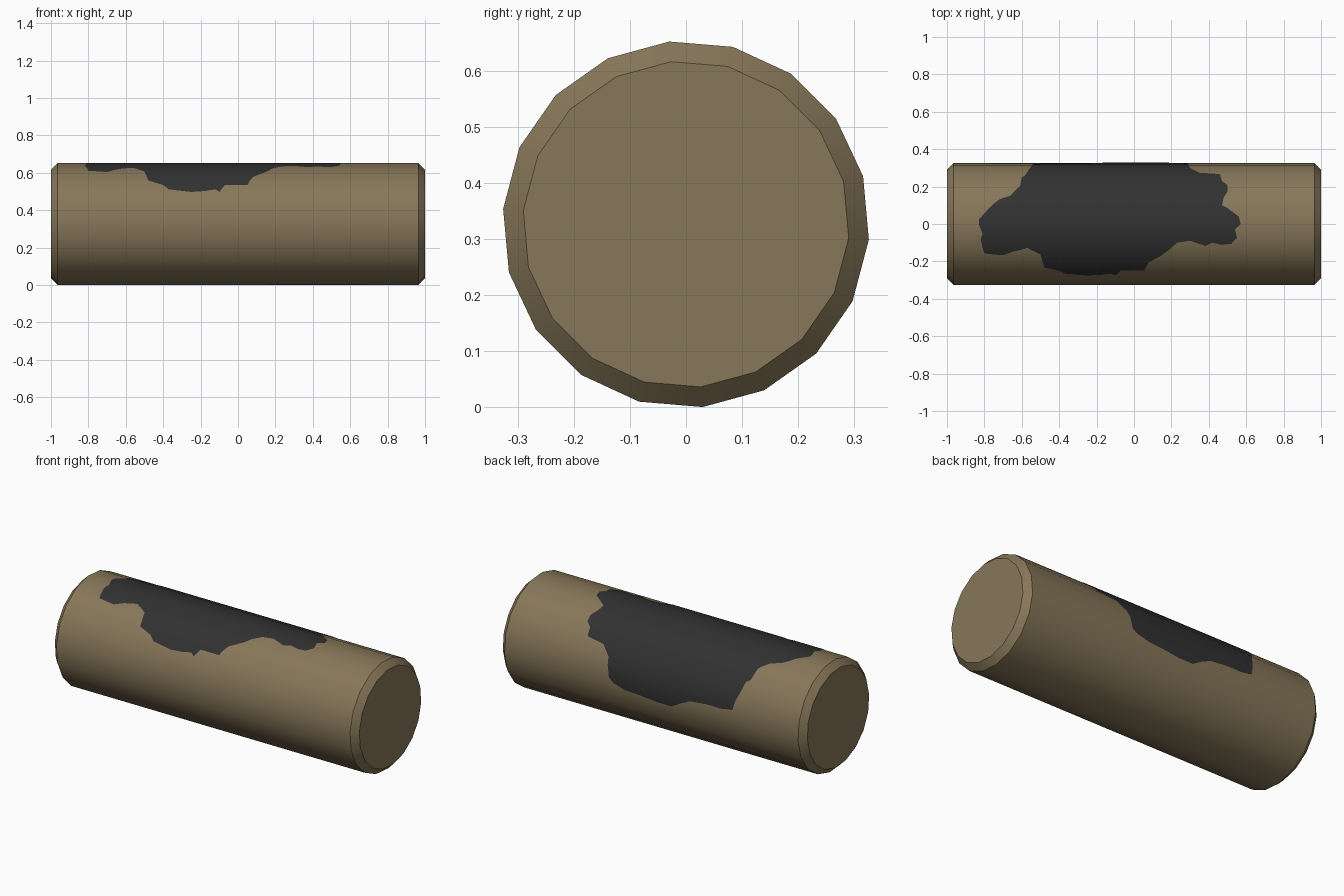
import bpy
import bmesh
from math import sin, cos, radians, floor
from mathutils import Vector

SIDES = 18
RADIUS = 0.327
STEP = 360 / SIDES
START = 15.2          # angle of the first corner, measured from +y towards +z
AXIS_Z = 0.326
CHAMFER = 0.036

default_cube = bpy.data.objects.get("Cube")
if default_cube:
    bpy.data.objects.remove(default_cube, do_unlink=True)


def make_material(name, colour):
    material = bpy.data.materials.new(name)
    material.use_nodes = True
    material.diffuse_color = colour
    shader = material.node_tree.nodes["Principled BSDF"]
    shader.inputs["Base Color"].default_value = colour
    shader.inputs["Roughness"].default_value = 0.9
    return material


def make_object(name, bm, material):
    mesh = bpy.data.meshes.new(name)
    bm.to_mesh(mesh)
    bm.free()
    mesh.materials.append(material)
    obj = bpy.data.objects.new(name, mesh)
    bpy.context.collection.objects.link(obj)
    obj.location.z = AXIS_Z
    return obj


def corner(x, radius, index):
    """Corner of the many-sided cross-section at position x along the axis."""
    angle = radians(START + STEP * index)
    return Vector((x, radius * cos(angle), radius * sin(angle)))


def wrap(x, turn, radius):
    """Place an unrolled point on the flat side it belongs to."""
    side = floor(turn + 1e-5)
    return corner(x, radius, side).lerp(corner(x, radius, side + 1), turn - side)


brown = make_material("dull brown", (0.242, 0.184, 0.1, 1))
charcoal = make_material("charcoal", (0.031, 0.031, 0.031, 1))

# Roll body: four rings, joined side by side and capped, with chamfered ends
bm = bmesh.new()
profile = [(-1, RADIUS - CHAMFER), (CHAMFER - 1, RADIUS),
           (1 - CHAMFER, RADIUS), (1, RADIUS - CHAMFER)]
rings = [[bm.verts.new(corner(x, r, i)) for i in range(SIDES)] for x, r in profile]
for near, far in zip(rings, rings[1:]):
    for i in range(SIDES):
        j = (i + 1) % SIDES
        bm.faces.new((near[i], near[j], far[j], far[i]))
bm.faces.new(rings[0])
bm.faces.new(rings[-1])
bmesh.ops.recalc_face_normals(bm, faces=bm.faces[:])
body = make_object("roll_body", bm, brown)
bpy.ops.object.select_all(action="DESELECT")
body.select_set(True)
bpy.context.view_layer.objects.active = body
bpy.ops.object.shade_smooth_by_angle(angle=radians(30))

# Ragged dark patch outline: (x in hundredths, angle in degrees)
outline = [
    # front edge
    (-83, 90), (-81, 99), (-82, 105), (-80, 119), (-70, 121), (-65, 117),
    (-57, 113), (-50, 120), (-48, 135), (-40, 140), (-37, 145), (-25, 148),
    (-18, 147), (-12, 145), (-10, 148), (-7, 140), (5, 140), (8, 129),
    (15, 121), (23, 108), (30, 106), (38, 111), (42, 108), (47, 110),
    # right edge
    (52, 109), (55, 103), (54, 95), (57, 90), (56, 83), (50, 75), (47, 72),
    (48, 64), (50, 58), (50, 50), (47, 45), (46, 36), (35, 33), (30, 23),
    # back edge
    (28, 3), (25, -1), (17, -5), (7, -6), (-4, -8), (-13, -8), (-19, -2),
    (-25, 3), (-36, 5), (-46, 5), (-53, 7), (-55, 20),
    # left edge
    (-56, 25), (-58, 37), (-60, 40), (-61, 52), (-66, 62), (-72, 66),
    (-76, 72), (-80, 80), (-83, 86),
]

# Dark patch: flat sheet cut along the body's corners, then wrapped around it
bm = bmesh.new()
sheet = [bm.verts.new((x / 100, (a - START) / STEP, 0)) for x, a in outline]
bm.faces.new(sheet)
bmesh.ops.triangulate(bm, faces=bm.faces[:])
for turn in range(-1, SIDES // 2):
    bmesh.ops.bisect_plane(bm, geom=bm.verts[:] + bm.edges[:] + bm.faces[:],
                           dist=1e-5, plane_co=(0, turn, 0), plane_no=(0, 1, 0))
for vert in bm.verts:
    vert.co = wrap(vert.co.x, vert.co.y, RADIUS + 0.002)
bm.normal_update()
for face in bm.faces:
    face.smooth = True
    centre = face.calc_center_median()
    if face.normal.y * centre.y + face.normal.z * centre.z < 0:
        face.normal_flip()
patch = make_object("dark_patch", bm, charcoal)

# Radial normals keep the patch as round as the body under it
patch.data.normals_split_custom_set_from_vertices(
    [Vector((0, v.co.y, v.co.z)).normalized() for v in patch.data.vertices])
